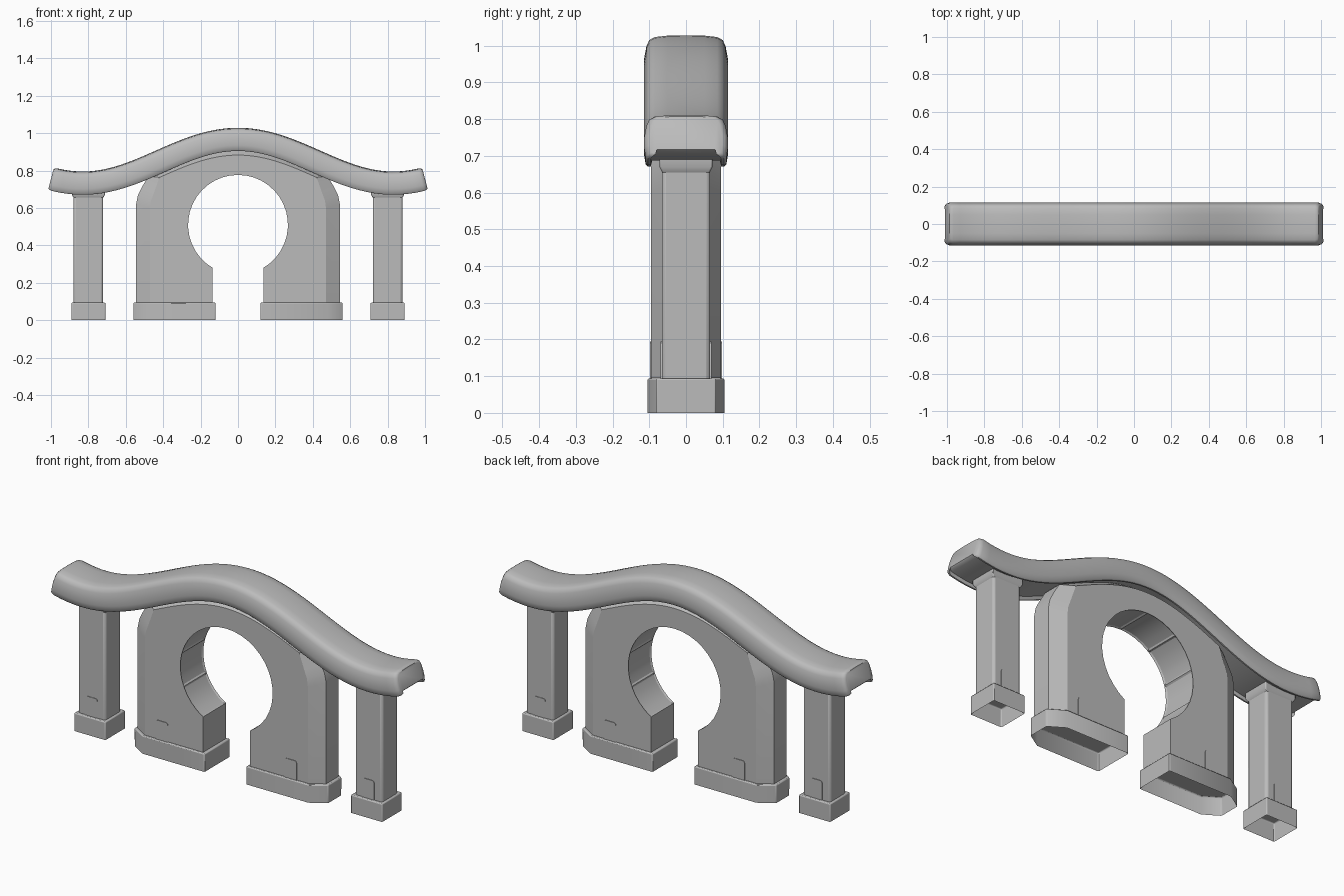
import bpy, bmesh, math
from math import pi, cos, sin

if "Cube" in bpy.data.objects:
    bpy.data.objects.remove(bpy.data.objects["Cube"])

stone = bpy.data.materials.new("grey stone")
stone.use_nodes = True
GREY = (0.5, 0.5, 0.5, 1)
stone.diffuse_color = GREY
stone.node_tree.nodes["Principled BSDF"].inputs["Base Color"].default_value = GREY


def finish(name, bm, bevel=0.0, angle=35):
    bmesh.ops.recalc_face_normals(bm, faces=bm.faces)
    mesh = bpy.data.meshes.new(name)
    bm.to_mesh(mesh)
    bm.free()
    ob = bpy.data.objects.new(name, mesh)
    bpy.context.collection.objects.link(ob)
    mesh.materials.append(stone)
    bpy.ops.object.select_all(action='DESELECT')
    ob.select_set(True)
    bpy.context.view_layer.objects.active = ob
    bpy.ops.object.shade_smooth_by_angle(angle=math.radians(angle))
    if bevel:
        mod = ob.modifiers.new("soft edges", 'BEVEL')
        mod.width = bevel
        mod.segments = 2
        mod.angle_limit = math.radians(40)
    return ob


def loft(bm, rings, caps=(True, True)):
    """Skin a list of equal-length closed rings; return the side faces."""
    rows = [[bm.verts.new(p) for p in ring] for ring in rings]
    n = len(rows[0])
    sides = []
    for a, b in zip(rows, rows[1:]):
        for i in range(n):
            j = (i + 1) % n
            sides.append(bm.faces.new((a[i], a[j], b[j], b[i])))
    for row, cap in ((rows[0], caps[0]), (rows[-1], caps[1])):
        if cap:
            bm.faces.new(row)
    return sides


def prism(name, plan, levels, bevel):
    """Upright block with an open underside; levels are (z, scale)."""
    cx = sum(p[0] for p in plan) / len(plan)
    bm = bmesh.new()
    loft(bm, [[(cx + (x - cx) * s, y * s, z) for x, y in plan]
              for z, s in levels], (False, True))
    return finish(name, bm, bevel)


def centre(x):
    return 0.849 + 0.117 * cos(pi * x / 0.83)


# Wavy roof: a rounded section, recessed below, swept along the wave
half = [(0, .063), (.05, .062), (.085, .058), (.1, .05), (.108, .032), (.114, 0),
        (.114, -.03), (.11, -.055), (.104, -.061), (.096, -.061), (.092, -.045), (0, -.045)]
section = half + [(-y, n) for y, n in half[-2:0:-1]]
bm = bmesh.new()
stations = [(-1, .86), (-.994, .95)] + [(-.98 + .04 * i, 1) for i in range(50)] + [(.994, .95), (1, .86)]
rings = []
for x, s in stations:
    slope = -0.117 * pi / 0.83 * sin(pi * x / 0.83)
    k = math.hypot(1, slope)
    rings.append([(x - slope / k * n * s, y * s, centre(x) + n * s / k) for y, n in section])
loft(bm, rings)
finish("wavy_roof", bm, angle=40)

# Gate wall: one outline running round the outside and back through the moon opening
outer = [(.545, .095), (.545, .62), (.535, .67), (.515, .71)]
outer += [(.48 - .04 * i, centre(.48 - .04 * i) - .052) for i in range(13)]
face = [(.47, .095), (.47, .60), (.465, .64), (.45, .68)]
face += [(.42 - .035 * i, centre(.42 - .035 * i) - .083) for i in range(13)]
outer += [(-x, z) for x, z in outer[-2::-1]]
face += [(-x, z) for x, z in face[-2::-1]]
START, STEPS = math.radians(-59.5), 32
SWEEP = pi - 2 * START
arc = []
for i in range(STEPS + 1):
    a = pi - START - SWEEP * i / STEPS
    arc.append((.267 * cos(a), .51 + .267 * sin(a)))
inner = [(-.135, .095)] + arc + [(.135, .095)]
bm = bmesh.new()


def wall_ring(outline, y):
    return [(x, y, z) for x, z in outline + inner]


sides = loft(bm, [wall_ring(face, -.095), wall_ring(outer, -.05),
                  wall_ring(outer, .05), wall_ring(face, .095)])
# Shallow panels lining the opening
first = len(outer) + 1
count = len(outer) + len(inner)
bmesh.ops.recalc_face_normals(bm, faces=bm.faces)
for g in range(8):
    panel = [sides[row * count + first + 4 * g + i] for row in range(3) for i in range(4)]
    bmesh.ops.inset_region(bm, faces=panel, thickness=.008, depth=-.005, use_even_offset=True)
finish("gate_wall", bm, angle=30)

for side, label in ((1, "left"), (-1, "right")):
    # Wall plinth with cut outer corners
    plan = [(.12, -.105), (.48, -.105), (.56, -.055), (.56, .055), (.48, .105), (.12, .105)]
    prism(label + "_wall_plinth", [(side * x, y) for x, y in plan],
          [(0, 1), (.094, 1)], .005)

    # End post with its plinth and flared cap
    def box_plan(w, d):
        return [(side * .8 + sx * w, sy * d) for sx, sy in ((-1, -1), (1, -1), (1, 1), (-1, 1))]
    prism(label + "_post_plinth", box_plan(.091, .082), [(0, 1), (.094, 1)], .005)
    prism(label + "_post", box_plan(.079, .066), [(.094, 1), (.69, 1)], .012)
    prism(label + "_post_cap", box_plan(.088, .072),
          [(.655, .9), (.67, 1), (.705, 1)], .004)

    # Small round-shouldered foot plates on both faces
    for part, x, depth in (("post", .8, .066), ("wall", .372, .095)):
        for sy, where in ((-1, "front"), (1, "back")):
            shape = [(-.035, .094), (.035, .094), (.035, .182), (.032, .19),
                     (.025, .194), (-.025, .194), (-.032, .19), (-.035, .182)]
            bm = bmesh.new()
            loft(bm, [[(side * x + px, sy * (depth + d), z) for px, z in shape]
                      for d in (-.002, .003)])
            finish(f"{label}_{part}_{where}_foot_plate", bm, angle=25)
